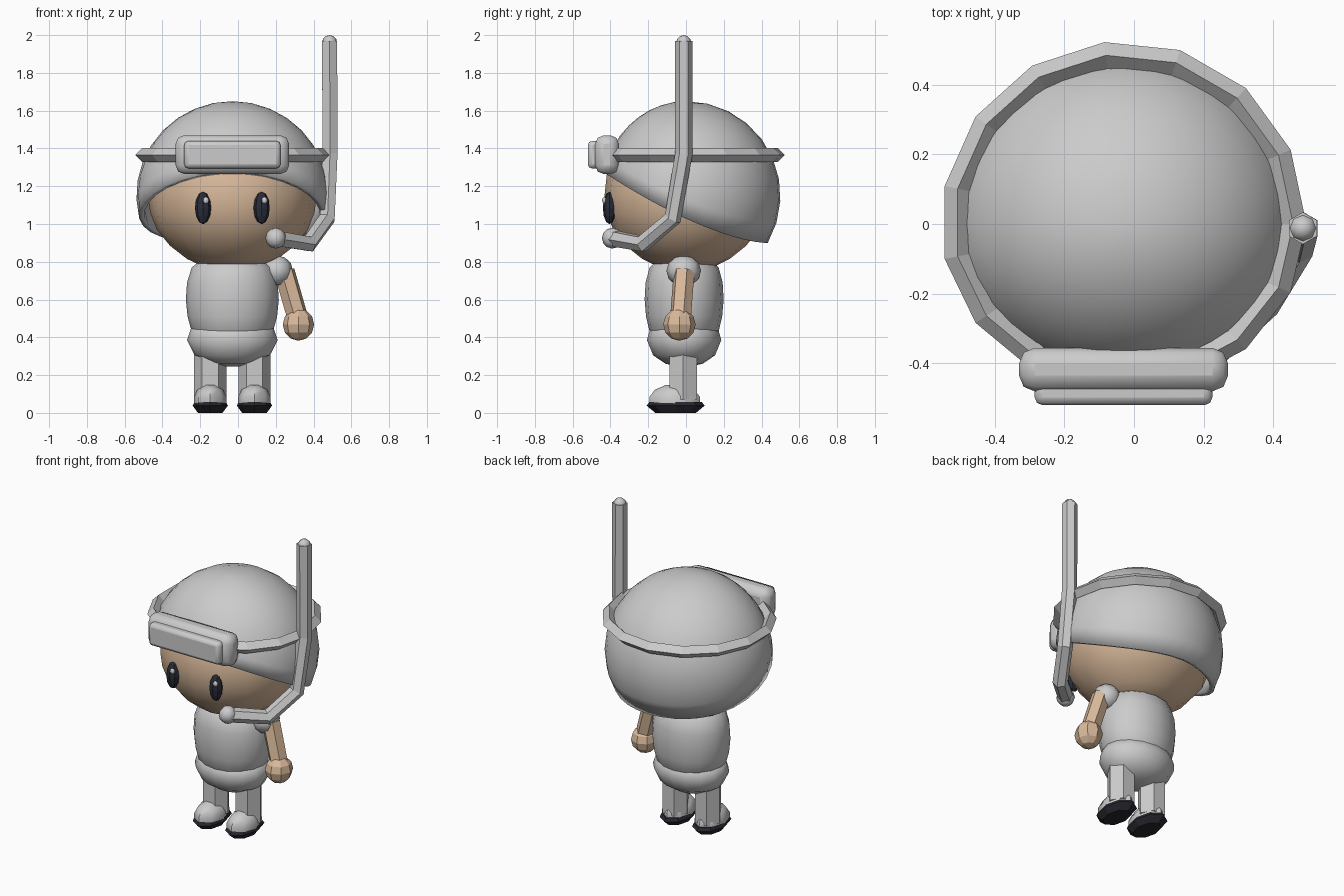
import bpy, bmesh, math
from mathutils import Vector

if "Cube" in bpy.data.objects:
    bpy.data.objects.remove(bpy.data.objects["Cube"])

CX = -0.03  # body axis; the snorkel pushes it off centre


def material(name, rgb):
    m = bpy.data.materials.new(name)
    m.diffuse_color = (*rgb, 1)
    m.use_nodes = True
    m.node_tree.nodes["Principled BSDF"].inputs["Base Color"].default_value = m.diffuse_color
    return m


GREY = material("light grey", (0.60, 0.60, 0.60))
SKIN = material("skin tan", (0.70, 0.49, 0.33))
NAVY = material("dark navy", (0.022, 0.025, 0.04))
BLACK = material("sole black", (0.022, 0.02, 0.028))


def finish(ob, name, mat, smooth=None):
    ob.name = name
    ob.data.materials.append(mat)
    bpy.ops.object.select_all(action='DESELECT')
    ob.select_set(True)
    bpy.context.view_layer.objects.active = ob
    if smooth:
        bpy.ops.object.shade_smooth_by_angle(angle=math.radians(smooth))
    return ob


def from_bmesh(bm, name, mat, smooth=None):
    bmesh.ops.remove_doubles(bm, verts=bm.verts, dist=1e-5)
    bmesh.ops.recalc_face_normals(bm, faces=bm.faces)
    me = bpy.data.meshes.new(name)
    bm.to_mesh(me)
    bm.free()
    ob = bpy.data.objects.new(name, me)
    bpy.context.collection.objects.link(ob)
    return finish(ob, name, mat, smooth)


def bridge(bm, rings):
    for a, b in zip(rings, rings[1:]):
        for i in range(len(a)):
            j = (i + 1) % len(a)
            bm.faces.new((a[i], a[j], b[j], b[i]))


def lathe(name, profile, mat, x, y=0.0, sy=1.0, segs=16, smooth=None, turn=0.0):
    bm = bmesh.new()
    rings = []
    for r, z in profile:
        angs = [turn + 2 * math.pi * i / segs for i in range(segs)]
        rings.append([bm.verts.new((x + r * math.cos(a), y + sy * r * math.sin(a), z))
                      for a in angs])
    bridge(bm, rings)
    bm.faces.new(rings[0])
    bm.faces.new(rings[-1])
    return from_bmesh(bm, name, mat, smooth)


def ball(name, loc, rad, mat, segs=8, rings=6, smooth=None):
    bpy.ops.mesh.primitive_uv_sphere_add(segments=segs, ring_count=rings, radius=1, location=loc)
    ob = bpy.context.object
    ob.scale = rad
    return finish(ob, name, mat, smooth)


def tube(name, pts, r, mat):
    cu = bpy.data.curves.new(name, 'CURVE')
    cu.dimensions = '3D'
    cu.bevel_depth, cu.bevel_resolution, cu.use_fill_caps = r, 1, True
    sp = cu.splines.new('POLY')
    sp.points.add(len(pts) - 1)
    for p, co in zip(sp.points, pts):
        p.co = (*co, 1)
    ob = bpy.data.objects.new(name, cu)
    bpy.context.collection.objects.link(ob)
    bpy.ops.object.select_all(action='DESELECT')
    ob.select_set(True)
    bpy.context.view_layer.objects.active = ob
    bpy.ops.object.convert(target='MESH')
    ob = bpy.context.object
    for p in ob.data.polygons:
        p.use_smooth = False
    return finish(ob, name, mat)


def rounded_box(name, loc, size, mat, bevel):
    bpy.ops.mesh.primitive_cube_add(size=1, location=loc)
    ob = bpy.context.object
    for v in ob.data.vertices:
        v.co = Vector(a * b for a, b in zip(v.co, size))
    mod = ob.modifiers.new("round", 'BEVEL')
    mod.width, mod.segments = bevel, 2
    return finish(ob, name, mat, 40)


# Head
lathe("head", [(0.14, 0.768), (0.24, 0.815), (0.33, 0.885), (0.40, 0.97), (0.435, 1.06),
               (0.447, 1.15), (0.435, 1.26), (0.38, 1.38), (0.25, 1.50)],
      SKIN, CX, sy=0.965, smooth=60)

# Hood: dome whose lower edge sweeps from the forehead down to the nape
bm = bmesh.new()
N, ROWS = 32, 9
grid = [[] for _ in range(ROWS + 1)]
for i in range(N):
    a = 2 * math.pi * i / N
    ry = 0.50 if math.sin(a) > 0 else 0.452
    edge = 0.0
    for _ in range(30):
        y = ry * math.sin(a) * math.cos(edge)
        z = 0.90 + 0.37 * (max(0.0, 0.42 - y) / 0.85) ** 1.5
        edge = 0.5 * edge + 0.5 * math.asin((z - 1.15) / 0.5)
    for k in range(ROWS + 1):
        p = edge + (math.pi / 2 - edge) * k / ROWS
        grid[k].append(bm.verts.new((CX + 0.508 * math.cos(a) * math.cos(p),
                                     ry * math.sin(a) * math.cos(p), 1.15 + 0.5 * math.sin(p))))
bridge(bm, grid[:-1])
top = bm.verts.new((CX, 0, 1.65))
for i in range(N):
    bm.faces.new((grid[-2][i], grid[-2][(i + 1) % N], top))
for v in grid[-1]:
    bm.verts.remove(v)
hood = from_bmesh(bm, "hood", GREY, 45)
shell = hood.modifiers.new("thickness", 'SOLIDIFY')
shell.thickness, shell.offset = 0.03, -1

# Goggle strap: diamond-section ring, flattened a little at the front
bpy.ops.mesh.primitive_torus_add(major_segments=15, minor_segments=4, major_radius=0.487,
                                 minor_radius=0.038, location=(CX, 0, 1.365))
strap = bpy.context.object
for v in strap.data.vertices:
    if v.co.y < 0:
        v.co.y *= 0.92
finish(strap, "goggle_strap", GREY)

# Goggles
rounded_box("goggle_frame", (CX, -0.418, 1.367), (0.60, 0.125, 0.205), GREY, 0.045)
rounded_box("goggle_lens", (CX, -0.485, 1.367), (0.51, 0.07, 0.145), GREY, 0.022)

# Snorkel
tube("snorkel_tube", [(0.485, -0.012, 1.97), (0.487, -0.012, 1.37), (0.472, -0.07, 1.03),
                      (0.375, -0.23, 0.895), (0.20, -0.39, 0.925)], 0.046, GREY)
ball("snorkel_tip", (0.485, -0.012, 1.96), (0.04, 0.04, 0.04), GREY, smooth=60)
ball("mouthpiece", (0.20, -0.39, 0.925), (0.055, 0.055, 0.055), GREY, smooth=60)

# Eyes with highlights
for side, s in (("left", -1), ("right", 1)):
    x = CX + s * 0.155
    ball(side + "_eye", (x, -0.405, 1.085), (0.043, 0.035, 0.086), NAVY)
    ball(side + "_eye_highlight", (x + 0.015, -0.432, 1.125), (0.016, 0.012, 0.018), GREY, smooth=60)

# Torso and hips
lathe("torso", [(0.15, 0.82), (0.215, 0.77), (0.24, 0.69), (0.246, 0.60), (0.237, 0.51),
                (0.215, 0.43), (0.16, 0.37)], GREY, CX, -0.01, 0.85, smooth=60)
lathe("hips", [(0.19, 0.46), (0.218, 0.45), (0.24, 0.385), (0.20, 0.305), (0.12, 0.26),
               (0.03, 0.245)], GREY, CX, -0.01, 0.82, smooth=60)

# Legs and shoes
for side, s in (("left", -1), ("right", 1)):
    x = CX + s * 0.117
    lathe(side + "_leg", [(0.085, 0.07), (0.085, 0.36)], GREY, x, -0.015, segs=6)
    lathe(side + "_shoe", [(0.086, 0.05), (0.086, 0.085), (0.068, 0.122), (0.03, 0.148)],
          GREY, x, -0.06, 1.55, segs=8, smooth=50)
    lathe(side + "_sole", [(0.065, 0.0), (0.093, 0.038), (0.084, 0.058)],
          BLACK, x, -0.055, 1.65, segs=8)

# Single arm
ball("shoulder", (0.205, -0.012, 0.752), (0.086, 0.092, 0.082), GREY, smooth=60)
tube("forearm", [(0.245, -0.01, 0.75), (0.32, -0.03, 0.49)], 0.057, SKIN)
ball("hand", (0.32, -0.035, 0.468), (0.083, 0.086, 0.086), SKIN)
